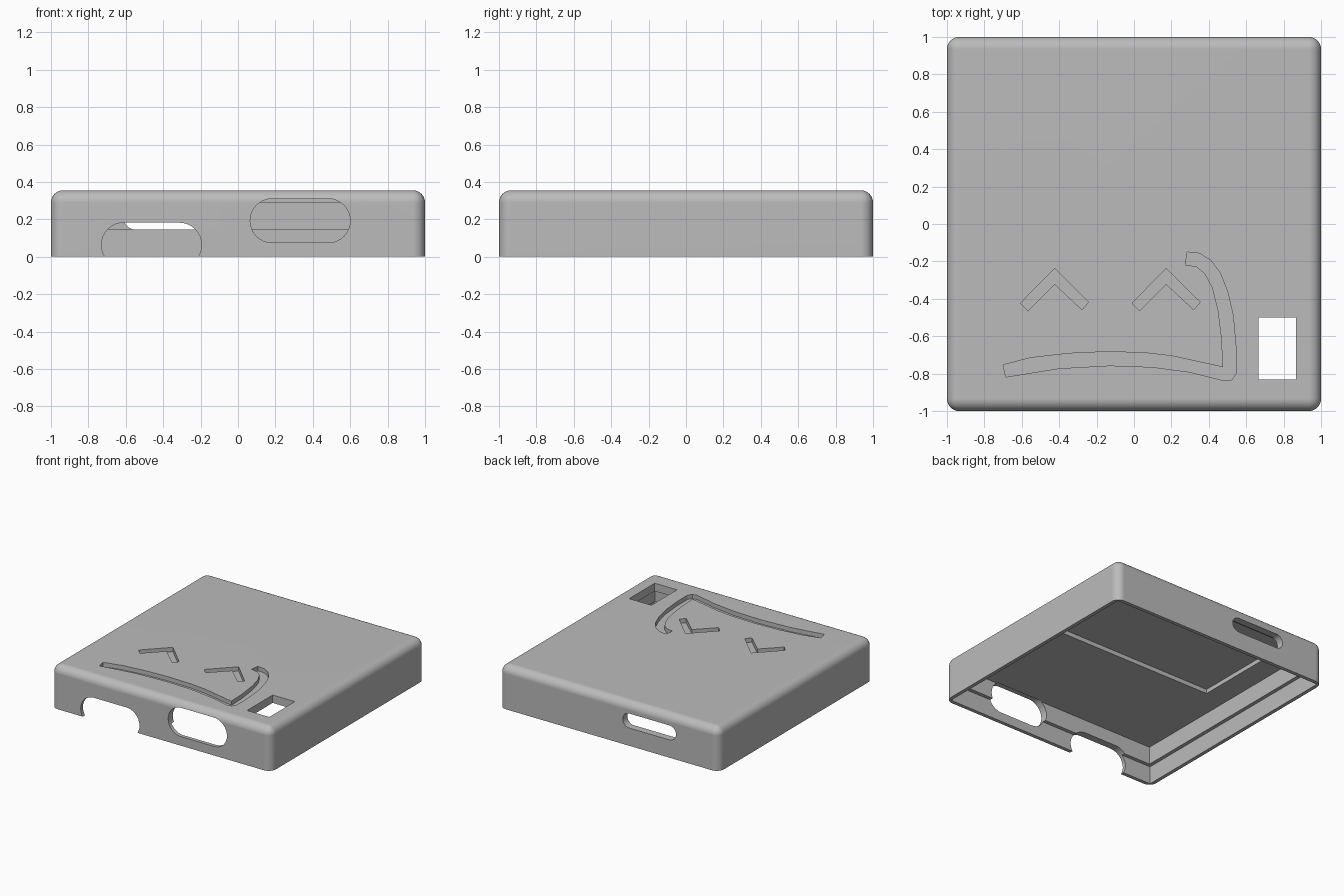
import bpy, bmesh, math

if "Cube" in bpy.data.objects:
    bpy.data.objects.remove(bpy.data.objects["Cube"], do_unlink=True)

HEIGHT, RADIUS = 0.355, 0.065
LEDGE_Z, CEILING_Z = 0.145, 0.29

grey = bpy.data.materials.new("plain grey")
grey.use_nodes = True
grey.diffuse_color = (0.5, 0.5, 0.5, 1)
grey.node_tree.nodes["Principled BSDF"].inputs["Base Color"].default_value = (0.5, 0.5, 0.5, 1)


def finish(name, bm):
    bmesh.ops.recalc_face_normals(bm, faces=bm.faces)
    mesh = bpy.data.meshes.new(name)
    bm.to_mesh(mesh)
    bm.free()
    mesh.materials.append(grey)
    obj = bpy.data.objects.new(name, mesh)
    bpy.context.collection.objects.link(obj)
    return obj


def prism(name, points, offset):
    """Extrude a closed outline of 3D points along an offset."""
    bm = bmesh.new()
    face = bm.faces.new([bm.verts.new(p) for p in points])
    out = bmesh.ops.extrude_face_region(bm, geom=[face])
    moved = [v for v in out["geom"] if isinstance(v, bmesh.types.BMVert)]
    bmesh.ops.translate(bm, verts=moved, vec=offset)
    return finish(name, bm)


def box(name, x0, x1, y0, y1, z0, z1):
    corners = [(x0, y0, z0), (x1, y0, z0), (x1, y1, z0), (x0, y1, z0)]
    return prism(name, corners, (0, 0, z1 - z0))


def slot(name, x0, x1, z0, z1, y0, y1, steps=16):
    """Stadium-shaped opening running along y."""
    r, zc = (z1 - z0) / 2, (z0 + z1) / 2
    points = []
    for cx, start in ((x1 - r, -math.pi / 2), (x0 + r, math.pi / 2)):
        for i in range(steps + 1):
            a = start + math.pi * i / steps
            points.append((cx + r * math.cos(a), y0, zc + r * math.sin(a)))
    return prism(name, points, (0, y1 - y0, 0))


def groove(name, outline, depth=0.035):
    return prism(name, [(x, y, HEIGHT - depth) for x, y in outline], (0, 0, 0.1))


# Outer body with rounded top and upright edges
case = box("case_lid", -1, 1, -1, 1, 0, HEIGHT)
bm = bmesh.new()
bm.from_mesh(case.data)
edges = [e for e in bm.edges if max(v.co.z for v in e.verts) > 0.1]
bmesh.ops.bevel(bm, geom=edges, offset=RADIUS, offset_type='OFFSET', segments=8,
                profile=0.5, affect='EDGES')
bm.to_mesh(case.data)
bm.free()

# Hollow interior: wide lower rim, narrower upper chamber, ceiling recess
cutters = [
    box("rim_cutter", -0.97, 0.97, -0.97, 0.97, -0.1, LEDGE_Z),
    box("chamber_cutter", -0.94, 0.94, -0.94, 0.94, -0.05, CEILING_Z),
    box("recess_cutter", -0.75, 0.75, -0.05, 0.9, 0.2, 0.325),
]

# Openings in the front, back and top
cutters += [
    slot("front_notch_cutter", -0.73, -0.195, -0.055, 0.182, -1.1, -0.92),
    slot("front_slot_cutter", 0.065, 0.6, 0.075, 0.31, -1.1, -0.93),
    slot("back_slot_cutter", -0.61, -0.125, LEDGE_Z + 0.001, 0.265, 0.92, 1.1),
    box("window_cutter", 0.665, 0.867, -0.832, -0.5, 0.2, 0.5),
]

# Engraved chevron eyes
chevron = [(0, 0), (-0.182, -0.185), (-0.143, -0.226), (0, -0.083),
           (0.147, -0.22), (0.182, -0.18)]
for side, cx in (("right", -0.425), ("left", 0.172)):
    cutters.append(groove(side + "_eye_cutter", [(cx + x, y - 0.238) for x, y in chevron]))

# Engraved mouth with an upturned hook
mouth = [(-0.685, -0.818), (-0.7, -0.753), (-0.55, -0.715), (-0.35, -0.692), (-0.15, -0.683),
         (0.05, -0.688), (0.2, -0.705), (0.475, -0.765), (0.47, -0.62), (0.45, -0.46),
         (0.42, -0.34), (0.38, -0.265), (0.335, -0.228), (0.275, -0.218), (0.285, -0.15),
         (0.35, -0.157), (0.41, -0.195), (0.46, -0.26), (0.5, -0.36), (0.53, -0.49),
         (0.545, -0.66), (0.545, -0.8), (0.525, -0.832), (0.485, -0.838), (0.3, -0.792),
         (0.1, -0.765), (-0.13, -0.757), (-0.4, -0.772)]
cutters.append(groove("mouth_cutter", mouth))

# Carve the body, then drop the cutters
bpy.ops.object.select_all(action='DESELECT')
bpy.context.view_layer.objects.active = case
case.select_set(True)
for cutter in cutters:
    cutter.hide_render = True
    cut = case.modifiers.new(cutter.name, 'BOOLEAN')
    cut.operation, cut.solver, cut.object = 'DIFFERENCE', 'EXACT', cutter
    bpy.ops.object.modifier_apply(modifier=cut.name)
    bpy.data.objects.remove(cutter, do_unlink=True)

# Smooth rounded edges, flat large faces
bpy.ops.object.shade_smooth_by_angle(angle=math.radians(30))
weighted = case.modifiers.new("even_shading", 'WEIGHTED_NORMAL')
weighted.keep_sharp = True
